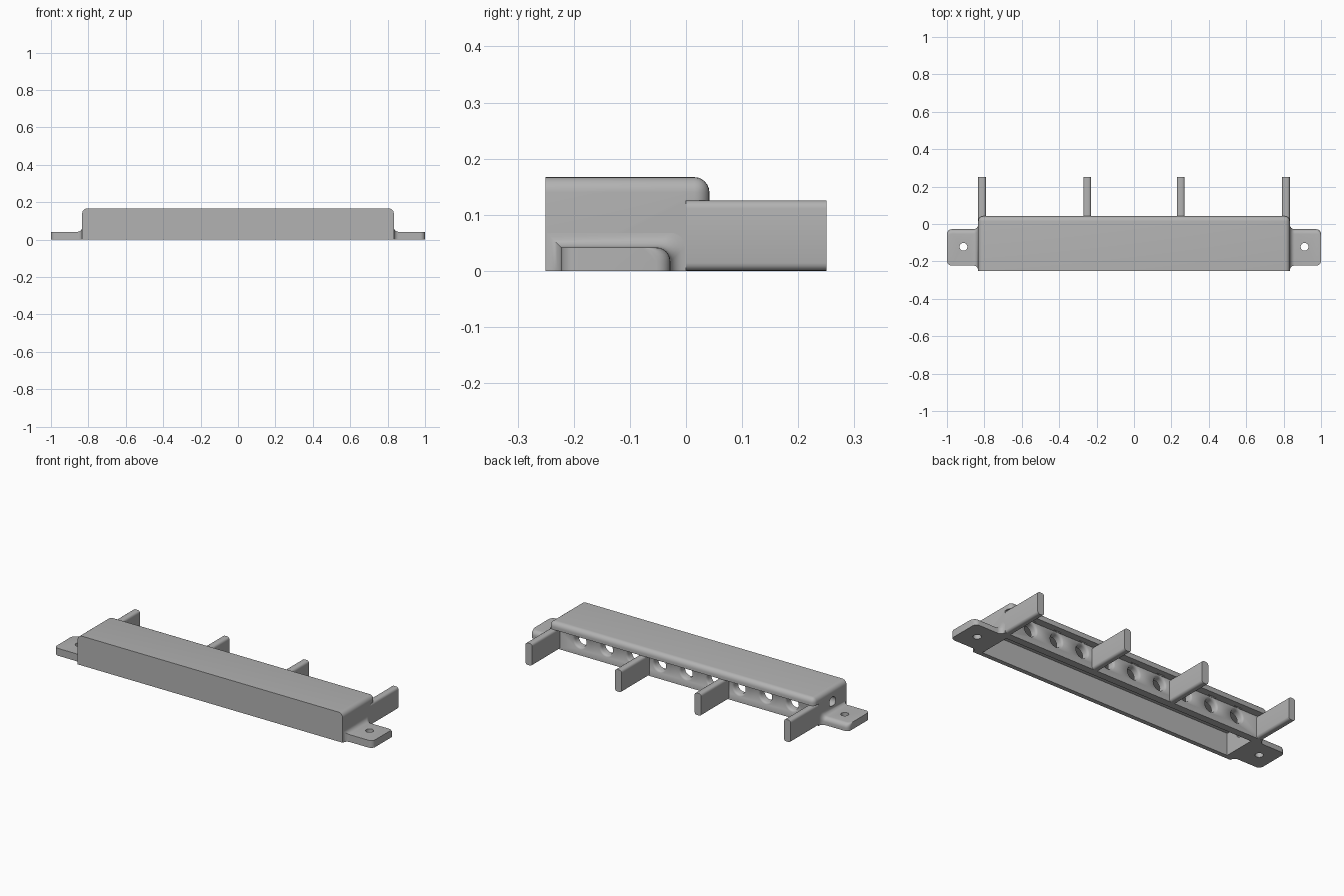
import bpy, bmesh, math
from mathutils import Matrix, Vector

if "Cube" in bpy.data.objects:
    bpy.data.objects.remove(bpy.data.objects["Cube"], do_unlink=True)

T = 0.0417            # common wall thickness
X = 0.833             # half length of the housing
H = 0.167             # housing height
ARM_H = H - T         # height under the lip

grey = bpy.data.materials.new("plain_grey")
grey.use_nodes = True
grey.diffuse_color = (0.45, 0.45, 0.45, 1)
grey.node_tree.nodes["Principled BSDF"].inputs["Base Color"].default_value = (0.45, 0.45, 0.45, 1)


def make(name, bm):
    bmesh.ops.recalc_face_normals(bm, faces=bm.faces)
    mesh = bpy.data.meshes.new(name)
    bm.to_mesh(mesh)
    bm.free()
    mesh.materials.append(grey)
    obj = bpy.data.objects.new(name, mesh)
    bpy.context.collection.objects.link(obj)
    return obj


def activate(obj):
    bpy.ops.object.select_all(action='DESELECT')
    obj.select_set(True)
    bpy.context.view_layer.objects.active = obj


def smooth(obj):
    activate(obj)
    bpy.ops.object.shade_smooth_by_angle(angle=math.radians(35))


def loft(name, rings):
    bm = bmesh.new()
    loops = [[bm.verts.new(p) for p in ring] for ring in rings]
    for a, b in zip(loops, loops[1:]):
        for i in range(len(a)):
            j = (i + 1) % len(a)
            bm.faces.new((a[i], a[j], b[j], b[i]))
    bm.faces.new(loops[0])
    bm.faces.new(loops[-1])
    return make(name, bm)


def box(name, lo, hi):
    bm = bmesh.new()
    lo, hi = Vector(lo), Vector(hi)
    bmesh.ops.create_cube(bm, size=1, matrix=Matrix.Translation((lo + hi) / 2)
                          @ Matrix.Diagonal((hi - lo).to_4d()))
    return make(name, bm)


def drill(centre, axis, profile):
    """Round cutter from (distance, radius) pairs along an axis."""
    axis = Vector(axis)
    u = axis.orthogonal().normalized()
    v = axis.cross(u)
    n = 40
    return loft("drill", [[Vector(centre) + axis * d
                           + r * (math.cos(k * math.tau / n) * u + math.sin(k * math.tau / n) * v)
                           for k in range(n)] for d, r in profile])


def cut(obj, cutter):
    cutter.hide_render = True
    mod = obj.modifiers.new("cut", 'BOOLEAN')
    mod.operation, mod.solver, mod.object = 'DIFFERENCE', 'EXACT', cutter
    activate(obj)
    bpy.ops.object.modifier_apply(modifier=mod.name)
    bpy.data.objects.remove(cutter, do_unlink=True)


def bevel_edges(obj, rule, radius, segments=6):
    bm = bmesh.new()
    bm.from_mesh(obj.data)
    edges = [e for e in bm.edges if rule(*[v.co for v in e.verts])]
    bmesh.ops.bevel(bm, geom=edges, offset=radius, segments=segments, profile=0.5,
                    affect='EDGES', clamp_overlap=True)
    bm.to_mesh(obj.data)
    bm.free()


# Housing: wall and overhanging rear lip as one extruded profile
profile = [(-0.25, 0), (0, 0), (0, ARM_H), (T, ARM_H), (T, H), (-0.25, H)]
housing = loft("housing", [[(x, y, z) for y, z in profile] for x in (-X, X)])


def rounded_edge(a, b):
    m = (a + b) / 2
    top_end = m.z > H - 0.01 and abs(m.x) > X - 0.01
    lip_back = m.y > T - 0.01 and (m.z > H - 0.01 or (abs(m.x) > X - 0.01 and abs(a.z - b.z) > 0.01))
    return top_end or lip_back


bevel_edges(housing, rounded_edge, 0.027)

# Hollow underside, row of wall holes, cable hole in one end
cut(housing, box("cavity", (T - X, -0.225, -0.1), (X - T, -T, ARM_H)))
for i in range(-4, 5):
    cut(housing, drill((i / 6, 0, 0.08), (0, 1, 0),
                       [(-0.08, 0.035), (-0.012, 0.035), (-0.004, 0.039), (0, 0.045), (0.01, 0.053)]))
cut(housing, drill((-X, -0.125, 0.09), (1, 0, 0), [(-0.05, 0.028), (0.08, 0.028)]))
smooth(housing)

# Rear arms with rounded long edges
for name, x in (("right_outer_arm", T / 2 - X), ("right_inner_arm", -0.25),
                ("left_inner_arm", 0.25), ("left_outer_arm", X - T / 2)):
    arm = box(name, (x - T / 2, 0, 0), (x + T / 2, 0.25, ARM_H))
    bevel_edges(arm, lambda a, b: abs(a.y - b.y) > 0.1, 0.014, 4)
    smooth(arm)


# Mounting ears: flared at the root, rounded at the tip, with a screw hole
def ear_section(x, grow, lift):
    y0, y1, top, r = -0.222 - grow, -0.028 + grow, T + lift, 0.025
    arc = [(x, y1 - r + r * math.cos(k * math.pi / 12), top - r + r * math.sin(k * math.pi / 12))
           for k in range(7)]
    return [(x, y0, 0), (x, y1, 0)] + arc + [(x, y0, top)]


for name, side in (("left_ear", 1), ("right_ear", -1)):
    rings = []
    for k in range(7):
        a = k * math.pi / 12
        d = 0.026 * (1 - math.sin(a))
        rings.append(ear_section(side * (X + 0.026 * (1 - math.cos(a))), d, d))
    for k in range(7):
        a = k * math.pi / 12
        rings.append(ear_section(side * (0.975 + 0.025 * math.sin(a)), 0.025 * (math.cos(a) - 1), 0))
    ear = loft(name, rings)
    cut(ear, drill((side * 0.912, -0.122, 0), (0, 0, 1), [(-0.05, 0.021), (0.1, 0.021)]))
    smooth(ear)
